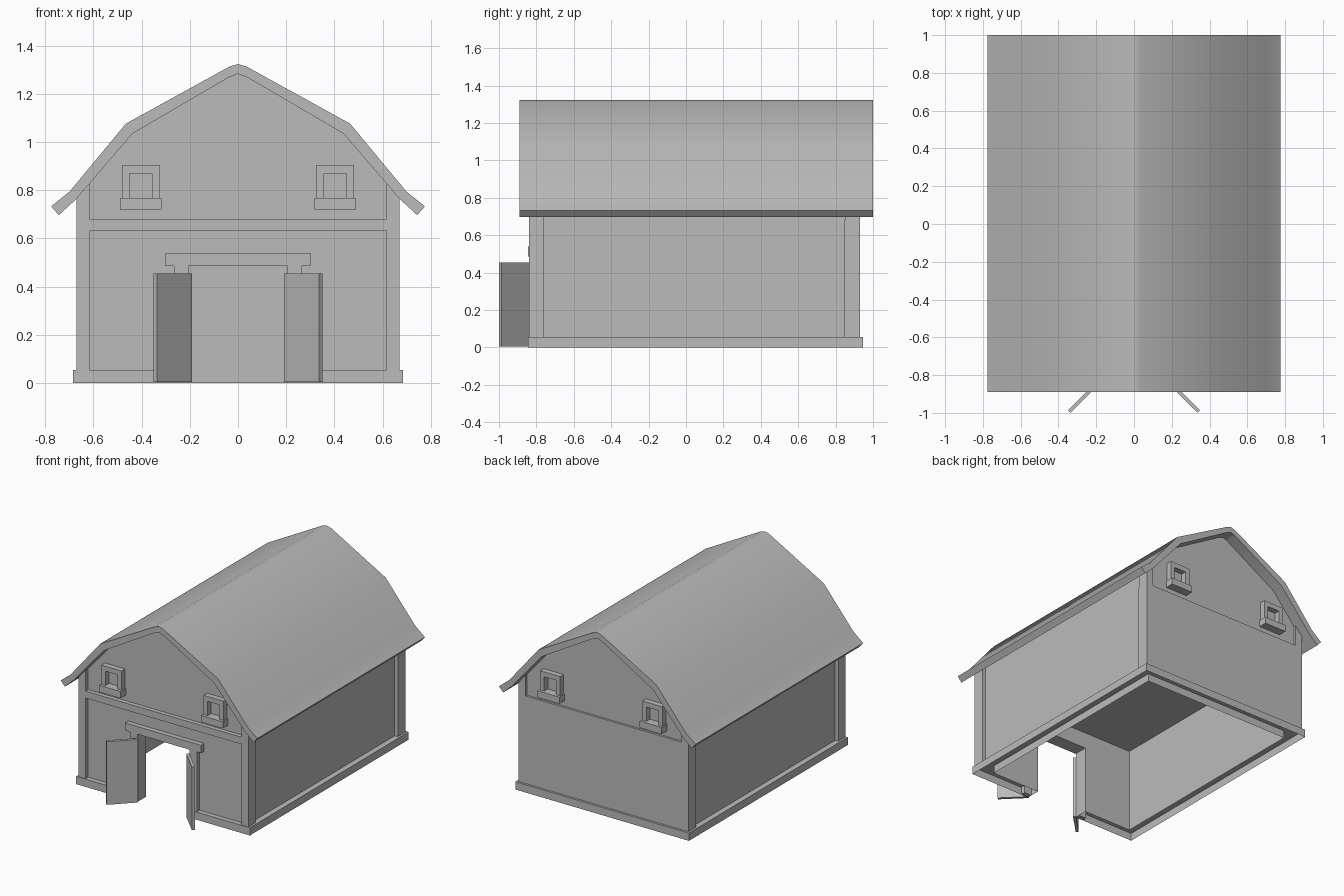
import bpy, bmesh, math
from mathutils import Matrix

cube = bpy.data.objects.get("Cube")
if cube:
    bpy.data.objects.remove(cube, do_unlink=True)

grey = bpy.data.materials.new("plain grey")
grey.use_nodes = True
GREY = (0.5, 0.5, 0.5, 1)
grey.diffuse_color = GREY
grey.node_tree.nodes["Principled BSDF"].inputs["Base Color"].default_value = GREY


def finish(name, bm):
    bmesh.ops.recalc_face_normals(bm, faces=bm.faces)
    mesh = bpy.data.meshes.new(name)
    bm.to_mesh(mesh)
    bm.free()
    mesh.materials.append(grey)
    obj = bpy.data.objects.new(name, mesh)
    bpy.context.collection.objects.link(obj)
    return obj


def box(name, x, y, z):
    """Box from (min, max) pairs, given in any order."""
    bm = bmesh.new()
    bmesh.ops.create_cube(bm, size=1)
    for v in bm.verts:
        v.co = [r[0] if c < 0 else r[1] for c, r in zip(v.co, (x, y, z))]
    return finish(name, bm)


def prism(name, profile, y0, y1):
    """Front profile (x, z) extruded along y."""
    bm = bmesh.new()
    face = bm.faces.new([bm.verts.new((x, y0, z)) for x, z in profile])
    new = bmesh.ops.extrude_face_region(bm, geom=[face])["geom"]
    bmesh.ops.translate(bm, vec=(0, y1 - y0, 0),
                        verts=[v for v in new if isinstance(v, bmesh.types.BMVert)])
    bm.faces.ensure_lookup_table()
    return finish(name, bm)


def mirrored(points):
    """Right half from the middle outwards -> full line from left to right."""
    return [(-x, z) for x, z in reversed(points) if x > 0] + points


FRONT, BACK = -0.84, 0.93          # faces of the corner posts
PANEL_F, PANEL_B = -0.81, 0.915    # recessed wall faces
IN_X, IN_F, IN_B = 0.585, -0.745, 0.845
SIDE, POST, DOOR, BASE = 0.645, 0.67, 0.205, 0.055

# Gambrel roof shell
outer = mirrored([(0, 1.323), (0.035, 1.313), (0.465, 1.076), (0.698, 0.795), (0.775, 0.733)])
inner = mirrored([(0, 1.282), (0.035, 1.27), (0.437, 1.035), (0.672, 0.762), (0.743, 0.697)])
roof = prism("roof", outer + inner[::-1], -0.89, 1.0)
bpy.ops.object.select_all(action="DESELECT")
roof.select_set(True)
bpy.context.view_layer.objects.active = roof
bpy.ops.object.shade_smooth_by_angle(angle=math.radians(50))

# Loft body with gables, its underside is the ceiling
gable = mirrored([(0, 1.29), (0.04, 1.275), (0.44, 1.045), (SIDE, 0.805), (SIDE, 0.6)])
prism("loft_gables", gable, PANEL_F, PANEL_B)

# Walls and front trim
box("back_wall", (-POST, POST), (IN_B, BACK), (BASE, 0.68))
box("front_wall_over_door", (-DOOR, DOOR), (PANEL_F, IN_F), (0.485, 0.6))
box("front_band", (-0.62, 0.62), (FRONT, PANEL_F), (0.63, 0.68))
box("door_lintel", (-0.3, 0.3), (FRONT - 0.005, PANEL_F), (0.485, 0.54))

for s, side in ((1, "left"), (-1, "right")):
    box(side + "_wall", (s * IN_X, s * SIDE), (PANEL_F, PANEL_B), (BASE, 0.6))
    box(side + "_front_wall", (s * DOOR, s * SIDE), (PANEL_F, IN_F), (BASE, 0.6))
    box(side + "_door_jamb", (s * DOOR, s * 0.265), (FRONT, PANEL_F), (0, 0.485))

    # Corner posts cut to the roof slope
    post = [(s * x, z) for x, z in
            ((0.615, BASE), (POST, BASE), (POST, 0.77), (0.615, 0.835))]
    prism(side + "_front_post", post, FRONT, -0.76)
    prism(side + "_back_post", post, 0.85, BACK)

    # Open door leaf
    leaf = box(side + "_door", (-0.103, 0.103), (-0.01, 0.01), (0.005, 0.455))
    leaf.data.transform(Matrix.Translation((s * 0.27, -0.92, 0))
                        @ Matrix.Rotation(-s * math.pi / 4, 4, "Z"))

    # Loft windows on both gables
    for wall, d, end in ((PANEL_F, -1, "front"), (PANEL_B, 1, "back")):
        name = f"{end}_{side}_window_"
        c = s * 0.403
        depth = (wall, wall + d * 0.04)
        for e in (-1, 1):
            box(name + "jamb", (c + e * 0.047, c + e * 0.079), depth, (0.768, 0.905))
        box(name + "head", (c - 0.047, c + 0.047), depth, (0.87, 0.905))
        box(name + "sill", (c - 0.086, c + 0.086), (wall, wall + d * 0.06), (0.72, 0.768))

# Hollow base trim, open underneath and at the doorway
half = [(DOOR, -0.845), (0.685, -0.845), (0.685, 0.945)]
half_in = [(IN_X, IN_B), (IN_X, IN_F), (DOOR, IN_F)]
plan = (half + [(-x, y) for x, y in reversed(half)]
        + [(-x, y) for x, y in reversed(half_in)] + half_in)
bm = bmesh.new()
top = [bm.verts.new((x, y, BASE)) for x, y in plan]
low = [bm.verts.new((x, y, 0)) for x, y in plan]
bm.faces.new(top)
for i in range(len(plan)):
    bm.faces.new((top[i - 1], top[i], low[i], low[i - 1]))
finish("base_trim", bm)
